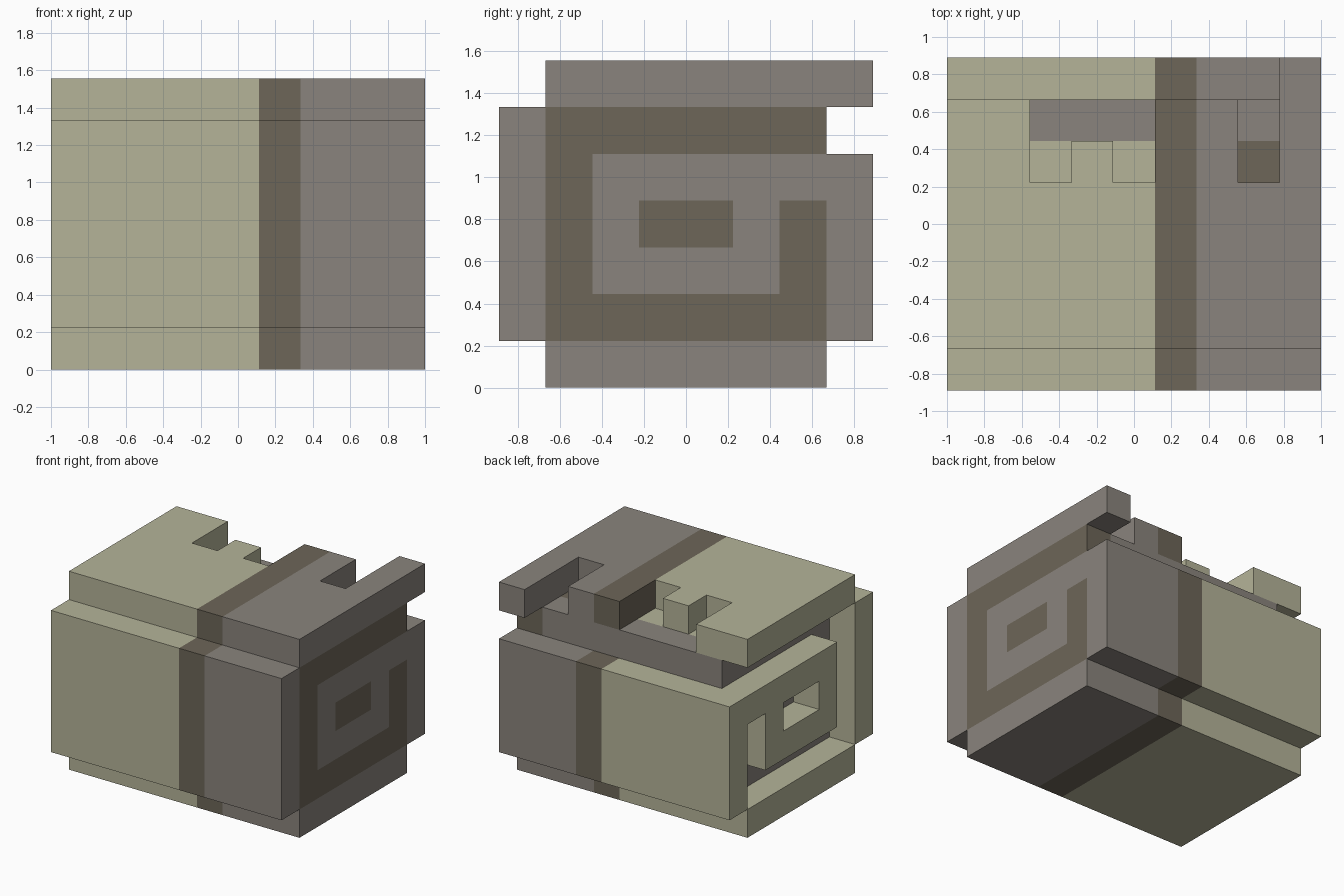
import bpy, bmesh
from mathutils import Vector

if "Cube" in bpy.data.objects:
    bpy.data.objects.remove(bpy.data.objects["Cube"], do_unlink=True)

U = 2 / 9          # one grid cell; the roll is 9 x 8 x 7 cells
OLIVE, BROWN, GREY = 0, 1, 2


def linear(c):
    c /= 255
    return c / 12.92 if c <= 0.04045 else ((c + 0.055) / 1.055) ** 2.4


def material(name, rgb):
    m = bpy.data.materials.new(name)
    m.use_nodes = True
    col = [linear(c) for c in rgb] + [1]
    m.diffuse_color = col
    bsdf = m.node_tree.nodes["Principled BSDF"]
    bsdf.inputs["Base Color"].default_value = col
    bsdf.inputs["Roughness"].default_value = 0.9
    return m


MATS = [material("pale olive", (181, 180, 153)),
        material("dark brown", (109, 102, 88)),
        material("warm grey", (138, 132, 125))]


def sheet_colour(p, n):
    """Olive, then a brown stripe, then grey along the length."""
    return OLIVE if p.x < 0.5 else BROWN if p.x < 1.5 else GREY


def filler_colour(p, n):
    """Grey layer with a brown end, and bands on its top."""
    if n.x > 0.5 or (n.y > 0.5 and p.x > 3.5):
        return BROWN
    if n.z > 0.5 and p.y < 2:
        return OLIVE if p.x < 0.5 else BROWN
    return GREY


def part(name, boxes, rule, x_cuts=(), y_cuts=()):
    """Boxes given in cells as (x0, x1, y0, y1, z0, z1), cut where colours change."""
    bm = bmesh.new()
    for x0, x1, y0, y1, z0, z1 in boxes:
        verts = bmesh.ops.create_cube(bm, size=1)["verts"]
        for v in verts:
            v.co = Vector((x1 if v.co.x > 0 else x0,
                           y1 if v.co.y > 0 else y0,
                           z1 if v.co.z > 0 else z0))
    for axis, cuts in ((Vector((1, 0, 0)), x_cuts), (Vector((0, 1, 0)), y_cuts)):
        for c in cuts:
            bmesh.ops.bisect_plane(bm, geom=bm.verts[:] + bm.edges[:] + bm.faces[:],
                                   dist=1e-5, plane_co=axis * c, plane_no=axis)
    bm.normal_update()
    for f in bm.faces:
        # sample just inside the face so walls take the colour of their own block
        f.material_index = rule(f.calc_center_median() - f.normal * 0.01, f.normal)
    bmesh.ops.scale(bm, vec=(U, U, U), verts=bm.verts)
    me = bpy.data.meshes.new(name)
    bm.to_mesh(me)
    bm.free()
    for m in MATS:
        me.materials.append(m)
    ob = bpy.data.objects.new(name, me)
    bpy.context.collection.objects.link(ob)


# Rolled sheet: spiral cross-section as (y0, y1, z0, z1)
sheet = {
    "front_wall": (-4, -3, 1, 6),
    "base": (-3, 3, 0, 1),
    "back_wall": (3, 4, 1, 5),
    "inner_top": (-2, 3, 4, 5),
    "inner_front": (-2, -1, 2, 4),
    "inner_bottom": (-1, 1, 2, 3),
    "inner_back": (1, 2, 2, 4),
}
for name, yz in sheet.items():
    part(name, [(-4.5, 4.5) + yz], sheet_colour, (0.5, 1.5))

# Top flap with a ragged back edge: (x0, x1, back edge y)
flap = [(-4.5, -2.5, 3), (-2.5, -1.5, 1), (-1.5, -0.5, 2), (-0.5, 0.5, 1),
        (0.5, 2.5, 3), (2.5, 3.5, 1), (3.5, 4.5, 4)]
part("top_flap", [(x0, x1, -3, y1, 6, 7) for x0, x1, y1 in flap],
     sheet_colour, (0.5, 1.5))

# Filling between the windings, recessed one cell at the right-hand end
filling = {
    "filling_front": (-3, -2, 1, 6),
    "filling_top": (-2, 3, 5, 6),
    "filling_bottom": (-2, 3, 1, 2),
    "filling_back": (2, 3, 2, 4),
    "filling_core": (-1, 1, 3, 4),
}
for name, yz in filling.items():
    part(name, [(-3.5, 4.5) + yz], filler_colour, (0.5, 3.5), (2,))
